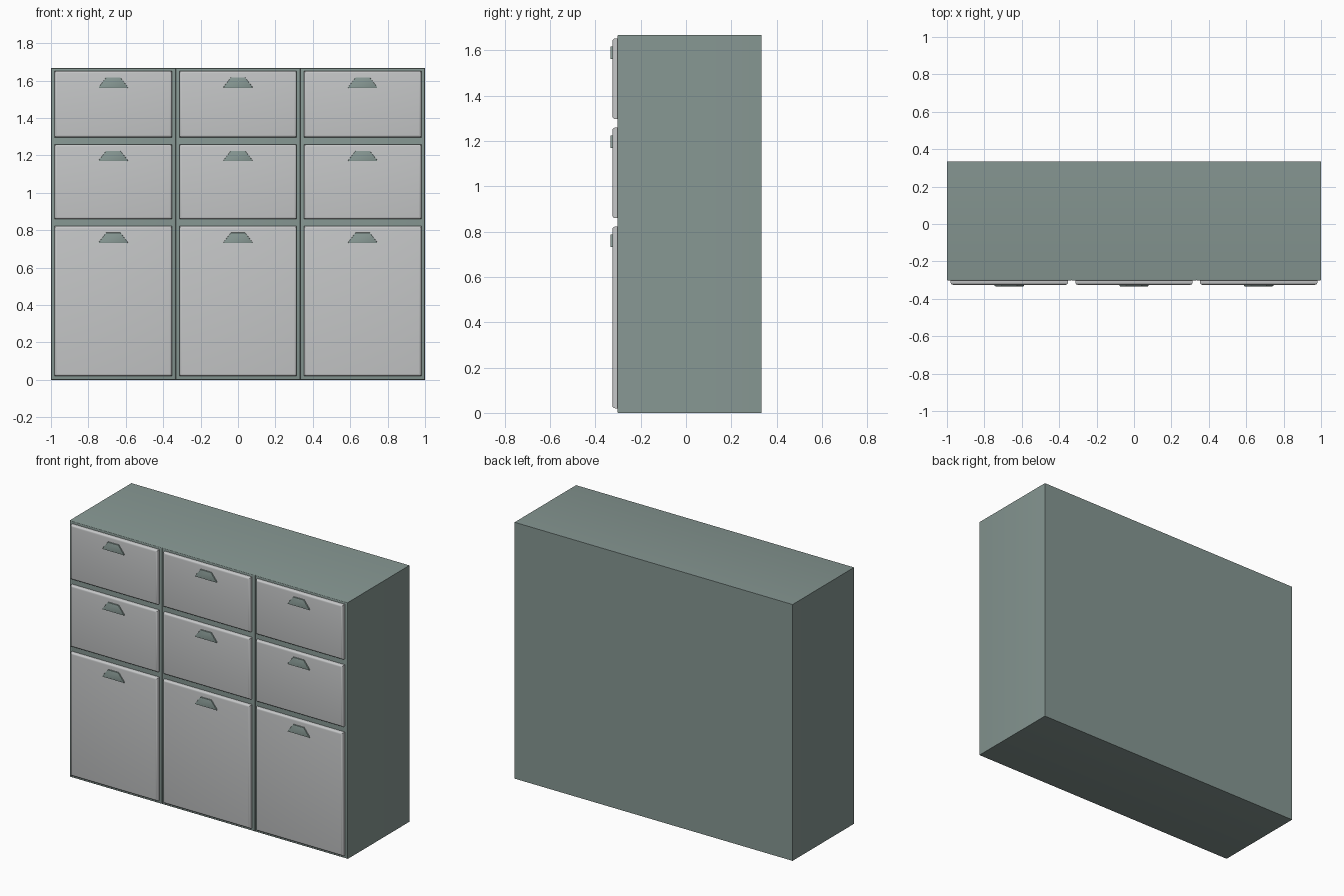
import bpy, bmesh

if "Cube" in bpy.data.objects:
    bpy.data.objects.remove(bpy.data.objects["Cube"])


def material(name, rgb):
    m = bpy.data.materials.new(name)
    m.diffuse_color = (*rgb, 1)
    m.use_nodes = True
    m.node_tree.nodes["Principled BSDF"].inputs["Base Color"].default_value = m.diffuse_color
    return m


GREEN = material("grey green paint", (0.24, 0.31, 0.29))
GREY = material("light grey front", (0.56, 0.57, 0.575))
FRONT, BACK, TOP = -0.303, 0.333, 1.667


def extrude_profile(name, pts, y0, y1, mat, bevel, segments):
    """Prism from an (x, z) outline, running from y0 (front) to y1, front rim rounded."""
    bm = bmesh.new()
    a = [bm.verts.new((x, y0, z)) for x, z in pts]
    b = [bm.verts.new((x, y1, z)) for x, z in pts]
    bm.faces.new(a)
    bm.faces.new(b[::-1])
    n = len(pts)
    for i in range(n):
        j = (i + 1) % n
        bm.faces.new((a[j], a[i], b[i], b[j]))
    bmesh.ops.recalc_face_normals(bm, faces=bm.faces)
    rim = [e for e in bm.edges if all(abs(v.co.y - y0) < 1e-6 for v in e.verts)]
    bmesh.ops.bevel(bm, geom=rim, offset=bevel, segments=segments,
                    profile=0.5, affect='EDGES')
    me = bpy.data.meshes.new(name)
    bm.to_mesh(me)
    bm.free()
    me.materials.append(mat)
    ob = bpy.data.objects.new(name, me)
    bpy.context.collection.objects.link(ob)
    bpy.ops.object.select_all(action='DESELECT')
    ob.select_set(True)
    bpy.context.view_layer.objects.active = ob
    bpy.ops.object.shade_smooth_by_angle(angle=0.6)
    return ob


def rect(x0, x1, z0, z1):
    return [(x0, z0), (x1, z0), (x1, z1), (x0, z1)]


# drawer rows: bottom, top, handle base height
rows = {"lower": (0.02, 0.822, 0.731),
        "middle": (0.859, 1.259, 1.169),
        "upper": (1.297, 1.652, 1.561)}

for name, cx in (("left", -2 / 3), ("centre", 0), ("right", 2 / 3)):
    # cabinet column, the rounded rims leave a seam between columns
    extrude_profile(f"{name}_cabinet", rect(cx - 1 / 3, cx + 1 / 3, 0, TOP),
                    FRONT, BACK, GREEN, 0.006, 3)
    for row, (z0, z1, hz) in rows.items():
        # slab front
        extrude_profile(f"{name}_{row}_front", rect(cx - 0.314, cx + 0.314, z0, z1),
                        -0.325, FRONT + 0.002, GREY, 0.013, 4)
        # tapered pull
        pull = [(cx - 0.078, hz), (cx + 0.078, hz), (cx + 0.076, hz + 0.007),
                (cx + 0.038, hz + 0.056), (cx - 0.038, hz + 0.056), (cx - 0.076, hz + 0.007)]
        extrude_profile(f"{name}_{row}_pull", pull, -0.333, -0.322, GREEN, 0.003, 2)
